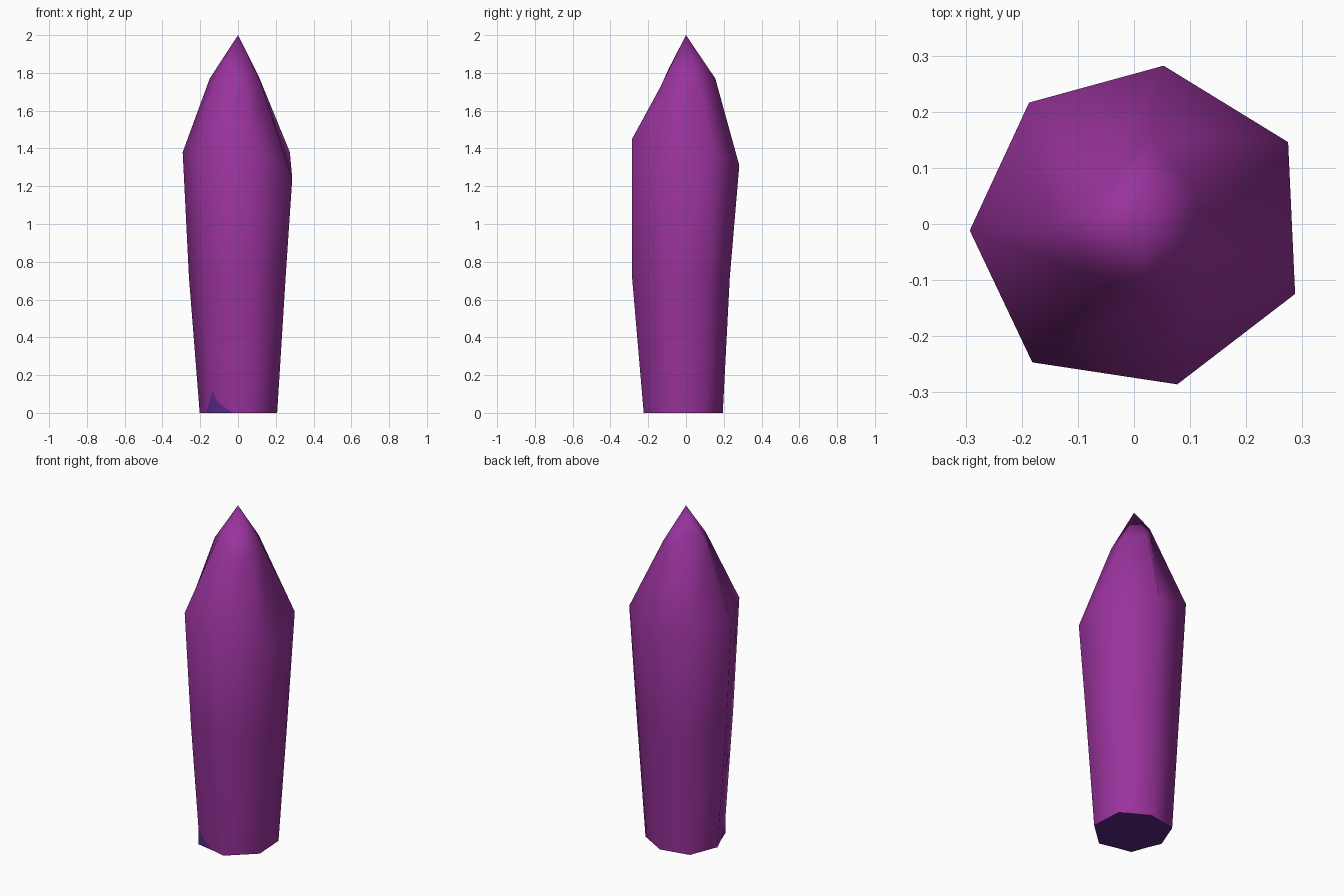
import bpy, bmesh, math

if "Cube" in bpy.data.objects:
    bpy.data.objects.remove(bpy.data.objects["Cube"])


def material(name, rgb):
    m = bpy.data.materials.new(name)
    m.diffuse_color = (*rgb, 1)
    m.use_nodes = True
    m.node_tree.nodes["Principled BSDF"].inputs["Base Color"].default_value = m.diffuse_color
    return m


purple = material("crystal purple", (0.32, 0.033, 0.335))
indigo = material("deep indigo", (0.10, 0.022, 0.23))

SIDES = 7
START = math.radians(79.4)          # first edge, then clockwise seen from above


def point(i, r, z):
    a = START - i * math.tau / SIDES
    return (r * math.cos(a), r * math.sin(a), z)


def build(name, rings, apex, mats):
    """Loft faceted rings of (radius, height); an apex also closes the base."""
    bm = bmesh.new()
    loops = [[bm.verts.new(point(i, r, z)) for i, (r, z) in enumerate(ring)]
             for ring in rings]
    for low, high in zip(loops, loops[1:]):
        for i in range(SIDES):
            j = (i + 1) % SIDES
            bm.faces.new((low[j], low[i], high[i], high[j]))
    if apex:
        tip = bm.verts.new(apex)
        for i in range(SIDES):
            bm.faces.new((loops[-1][(i + 1) % SIDES], loops[-1][i], tip))
    for f in bm.faces:
        f.smooth = True
    if apex:
        base = bm.faces.new(loops[0])
        base.material_index = 1
        bmesh.ops.recalc_face_normals(bm, faces=bm.faces)
        for e in base.edges:
            e.smooth = False
    mesh = bpy.data.meshes.new(name)
    bm.to_mesh(mesh)
    bm.free()
    for m in mats:
        mesh.materials.append(m)
    ob = bpy.data.objects.new(name, mesh)
    bpy.context.collection.objects.link(ob)


# Crystal shell: base, waist, uneven shoulder and uneven crown
base_r = [0.198, 0.222, 0.226, 0.232, 0.22, 0.203, 0.21]
waist_r = [0.236, 0.27, 0.275, 0.296, 0.27, 0.26, 0.25]
shoulder = [(0.287, 1.31), (0.311, 1.38), (0.313, 1.24), (0.296, 1.45),
            (0.306, 1.40), (0.293, 1.38), (0.286, 1.40)]
crown = [(0.158, 1.77), (0.125, 1.78), (0.13, 1.75), (0.138, 1.73),
         (0.115, 1.82), (0.15, 1.77), (0.087, 1.89)]
build("crystal_shell",
      [[(r, 0) for r in base_r], [(r, 0.72) for r in waist_r], shoulder, crown],
      (0, 0, 2), [purple, indigo])

# Dark core breaking through the shell beside one bottom edge
low = [(r + (0.006 if i == 4 else -0.005), 0) for i, r in enumerate(base_r)]
high = [(r - 0.005 + (0.014 if i == 4 else 0), 0.17) for i, r in enumerate(base_r)]
build("dark_core", [low, high], None, [indigo])
